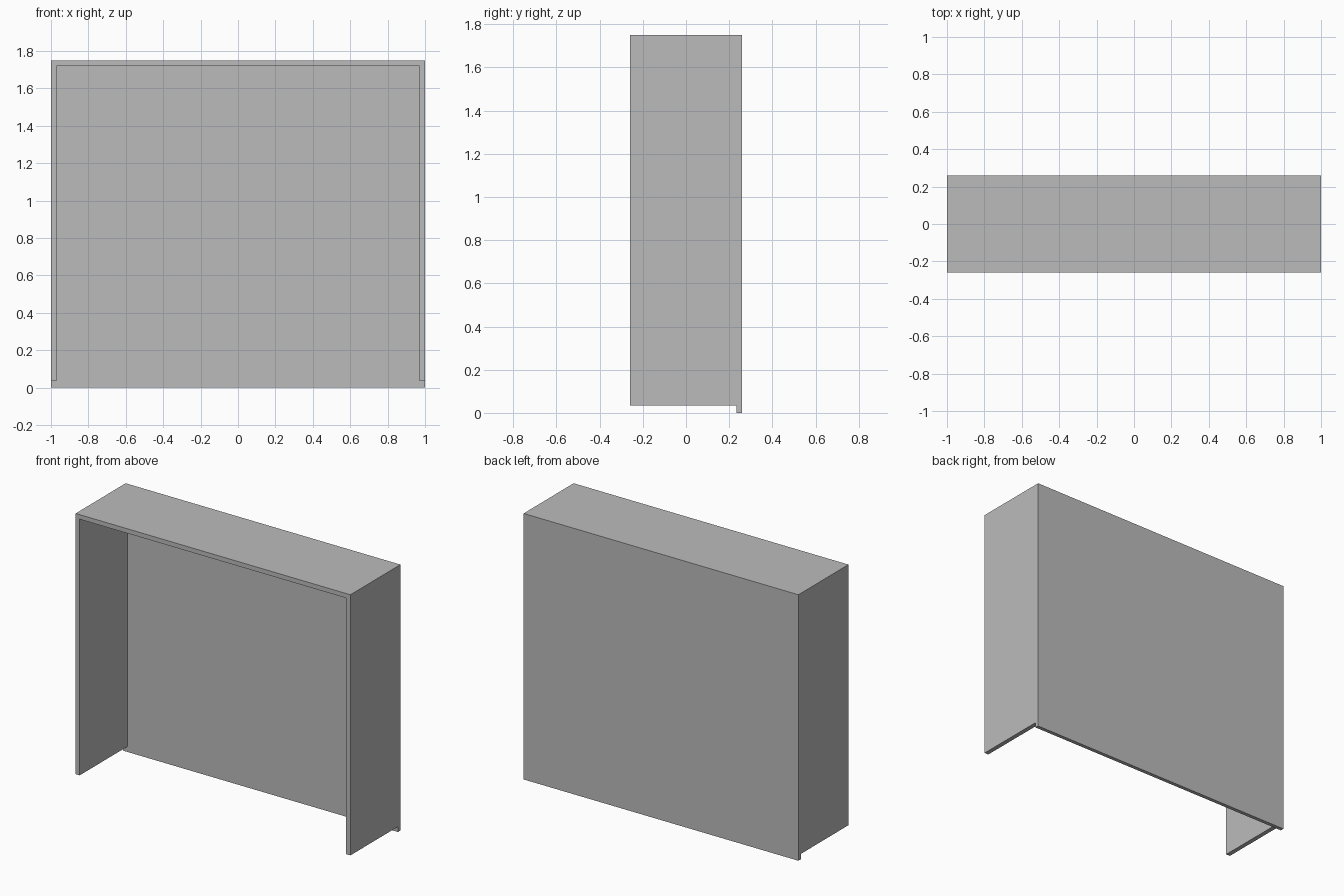
import bpy

cube = bpy.data.objects.get("Cube")
if cube:
    bpy.data.objects.remove(cube, do_unlink=True)

# One plain grey for all panels
GREY = (0.5, 0.5, 0.5, 1)
grey = bpy.data.materials.new("plain grey")
grey.use_nodes = True
grey.diffuse_color = GREY
grey.node_tree.nodes["Principled BSDF"].inputs["Base Color"].default_value = GREY

HALF_W, HALF_D, HEIGHT = 1.0, 0.26, 1.75
WALL, BACK, LIFT = 0.03, 0.025, 0.035
INNER_Y = HALF_D - BACK


def panel(name, low, high):
    """Box panel between two opposite corners."""
    bpy.ops.mesh.primitive_cube_add(size=1)
    obj = bpy.context.object
    obj.name = obj.data.name = name
    for v in obj.data.vertices:
        v.co = [h if c > 0 else l for c, l, h in zip(v.co, low, high)]
    obj.data.materials.append(grey)
    return obj


# Back panel reaches the ground, the sides stop just above it
panel("back_panel", (-HALF_W, INNER_Y, 0), (HALF_W, HALF_D, HEIGHT))
panel("top_panel", (-HALF_W, -HALF_D, HEIGHT - WALL), (HALF_W, INNER_Y, HEIGHT))
for name, x in (("right_side_panel", -HALF_W), ("left_side_panel", HALF_W - WALL)):
    panel(name, (x, -HALF_D, LIFT), (x + WALL, INNER_Y, HEIGHT - WALL))
